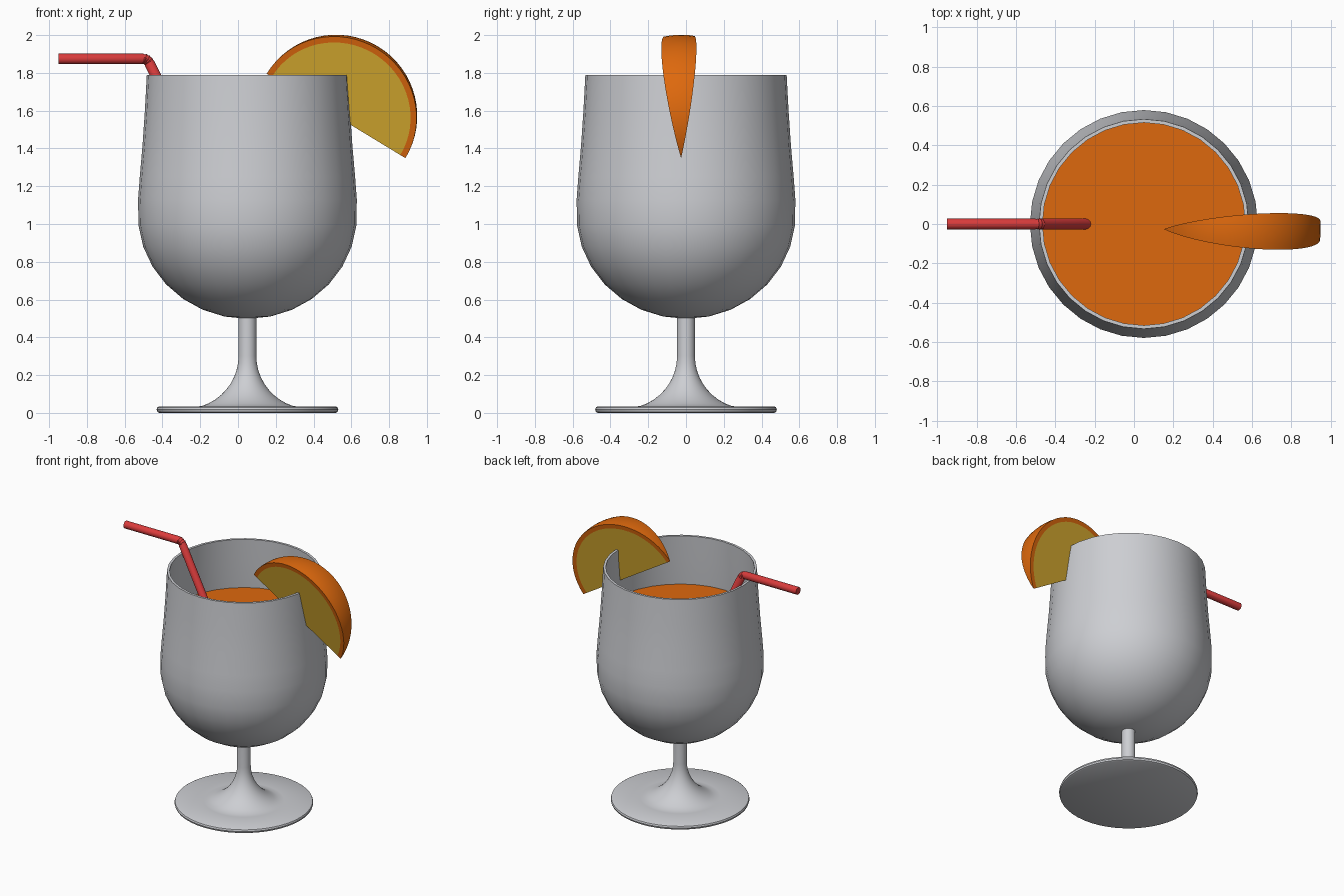
import bpy, bmesh, math
from mathutils import Matrix, Vector

if "Cube" in bpy.data.objects:
    bpy.data.objects.remove(bpy.data.objects["Cube"])

CX = 0.05  # axis of the glass


def material(name, rgb):
    m = bpy.data.materials.new(name)
    m.diffuse_color = (*rgb, 1)
    m.use_nodes = True
    m.node_tree.nodes["Principled BSDF"].inputs["Base Color"].default_value = m.diffuse_color
    return m


GLASS = material("pale_grey_glass", (0.61, 0.62, 0.65))
ORANGE = material("orange", (0.73, 0.14, 0.004))
FLESH = material("yellow_flesh", (0.70, 0.42, 0.03))
RED = material("red", (0.70, 0.045, 0.045))


def finish(bm, name, mats, angle=35):
    bmesh.ops.remove_doubles(bm, verts=bm.verts, dist=1e-5)
    bmesh.ops.recalc_face_normals(bm, faces=bm.faces)
    me = bpy.data.meshes.new(name)
    bm.to_mesh(me)
    bm.free()
    for m in mats:
        me.materials.append(m)
    ob = bpy.data.objects.new(name, me)
    bpy.context.collection.objects.link(ob)
    bpy.ops.object.select_all(action='DESELECT')
    ob.select_set(True)
    bpy.context.view_layer.objects.active = ob
    bpy.ops.object.shade_smooth_by_angle(angle=math.radians(angle))
    return ob


def bridge(bm, rings):
    """Quads between successive closed rings of vertices."""
    for a, b in zip(rings, rings[1:]):
        n = len(a)
        for i in range(n):
            j = (i + 1) % n
            bm.faces.new((a[i], a[j], b[j], b[i]))


def lathe(name, profile, mat, segs):
    """Turn an (r, z) profile around the glass axis; ends at r = 0 close it."""
    bm = bmesh.new()
    rings = []
    for r, z in profile:
        rings.append([bm.verts.new((CX + r * math.cos(2 * math.pi * i / segs),
                                    r * math.sin(2 * math.pi * i / segs), z))
                      for i in range(segs)])
    bridge(bm, rings)
    # weld the poles, dropping collapsed edges
    bmesh.ops.dissolve_degenerate(bm, dist=1e-5, edges=bm.edges)
    return finish(bm, name, [mat])


# bowl with a thin wall: round bottom, sides narrowing to a flat rim
outer = []
for i in range(8):
    t = math.radians(12 * i)
    outer.append((0.58 * math.sin(t), 1.05 - 0.552 * math.cos(t)))
outer += [(0.579, 1.13), (0.570, 1.25), (0.556, 1.41), (0.543, 1.60), (0.533, 1.788)]
inner = [(max(r - 0.018, 0), z + (0.018 if z < 0.9 else 0)) for r, z in outer]
lathe("glass_bowl", outer + inner[::-1], GLASS, 32)

# drink filling the bowl, just inside the wall
fill = [(max(r - 0.004, 0), z + 0.004) for r, z in inner if z < 1.3]
lathe("drink", fill + [(0.535, 1.41), (0, 1.41)], ORANGE, 32)

# foot and stem: rounded disc, concave flare, thin column
foot = [(0, 0), (0.468, 0), (0.477, 0.005), (0.481, 0.017), (0.477, 0.029),
        (0.468, 0.034), (0.28, 0.034)]
flare = []
for i in range(10):
    t = math.radians(18 + 8 * i)
    flare.append((0.33 - 0.283 * math.sin(t), 0.302 - 0.28 * math.cos(t)))
lathe("stem_and_foot", foot + flare + [(0.047, 0.51), (0, 0.51)], GLASS, 48)

# straw: horizontal mouthpiece, ribbed bend, long leg into the drink
p0, p1, p2 = Vector((-0.502, 1.874)), Vector((-0.480, 1.874)), Vector((-0.468, 1.850))
path = [(Vector((-0.95, 1.874)), Vector((1, 0)), 0.028)]
for i in range(9):
    t = i / 8
    p = p0 * (1 - t) ** 2 + p1 * 2 * t * (1 - t) + p2 * t * t
    d = ((p1 - p0) * (1 - t) + (p2 - p1) * t).normalized()
    path.append((p, d, 0.028 if i % 2 == 0 else 0.025))
path.append((Vector((0.125, 0.65)), path[-1][1], 0.028))
bm = bmesh.new()
rings = []
for p, d, r in path:
    ring = []
    for i in range(16):
        a = 2 * math.pi * i / 16
        u, v = r * math.cos(a), r * math.sin(a)
        ring.append(bm.verts.new((p.x - d.y * u, v, p.y + d.x * u)))
    rings.append(ring)
bridge(bm, rings)
bm.faces.new(rings[0])
bm.faces.new(rings[-1])
finish(bm, "straw", [RED])

# orange wedge: two flat sides hinged on a diameter, with a spherical rind
R, RIN, HALF = 0.430, 0.398, math.radians(12.5)
N, M = 32, 6
bm = bmesh.new()


def arc(radius, phi):
    out = []
    for i in range(N + 1):
        t = math.pi * i / N
        s = radius * math.sin(t)
        out.append(bm.verts.new((radius * math.cos(t), s * math.sin(phi), s * math.cos(phi))))
    return out


def strip(a, b):
    for i in range(N):
        bm.faces.new((a[i], a[i + 1], b[i + 1], b[i]))


skin = [arc(R, -HALF + 2 * HALF * k / M) for k in range(M + 1)]
for a, b in zip(skin, skin[1:]):
    strip(a, b)
for edge, phi in ((skin[0], -HALF), (skin[-1], HALF)):
    rim = arc(RIN, phi)
    strip(edge, rim)
    bm.faces.new(rim).material_index = 1
bmesh.ops.dissolve_degenerate(bm, dist=1e-5, edges=bm.edges)
wedge = finish(bm, "orange_slice", [ORANGE, FLESH])
wedge.matrix_world = (Matrix.Translation((0.519, -0.026, 1.572))
                      @ Matrix.Rotation(math.radians(31.3), 4, 'Y')
                      @ Matrix.Rotation(math.radians(1.6), 4, 'X'))
